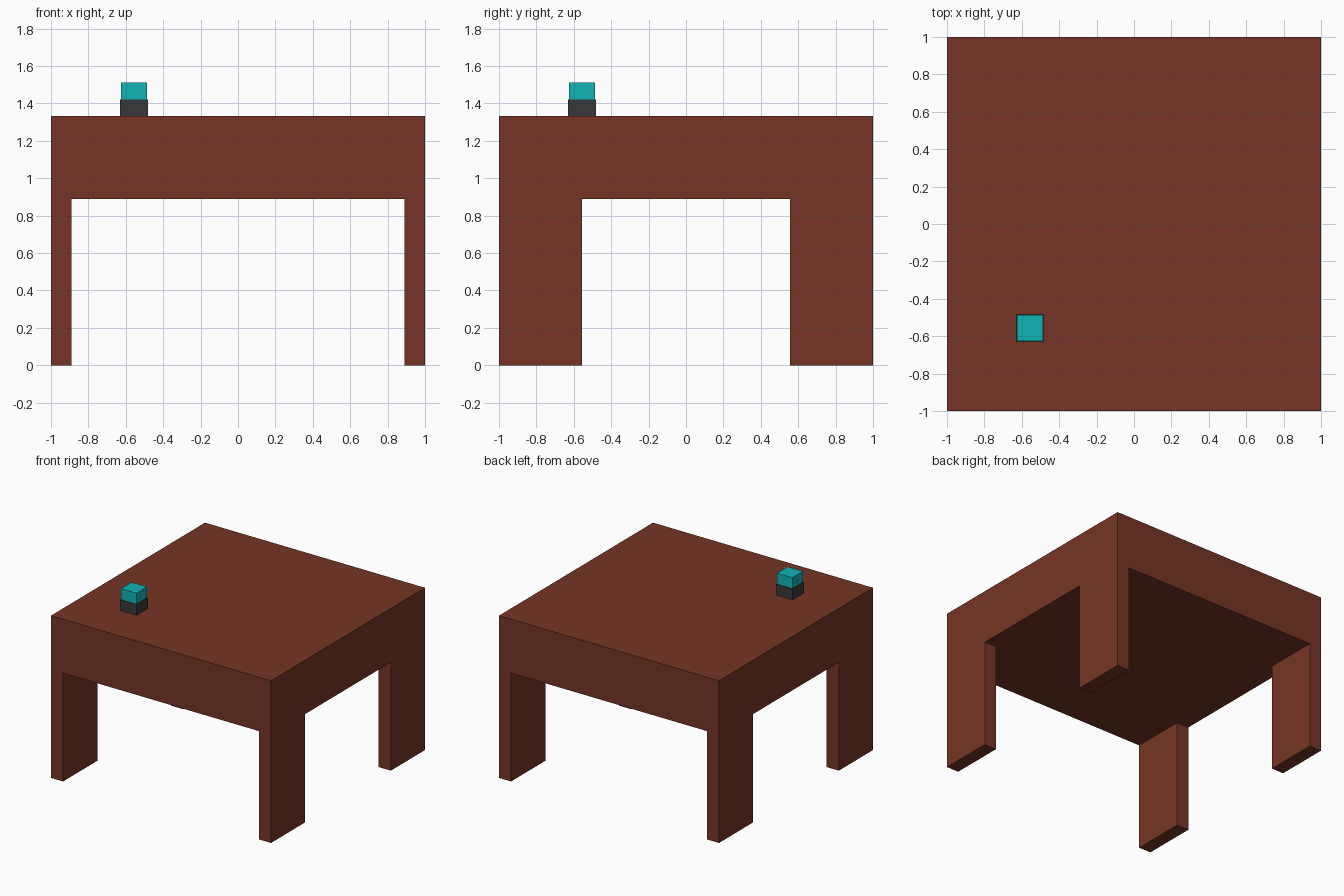
import bpy, bmesh
from mathutils import Vector

if "Cube" in bpy.data.objects:
    bpy.data.objects.remove(bpy.data.objects["Cube"])

TOP, UNDER = 1.333, 0.89      # tabletop surface and underside heights


def material(name, color):
    mat = bpy.data.materials.new(name)
    mat.diffuse_color = (*color, 1)
    mat.use_nodes = True
    mat.node_tree.nodes["Principled BSDF"].inputs["Base Color"].default_value = mat.diffuse_color
    return mat


def finish(name, bm, mat):
    bmesh.ops.recalc_face_normals(bm, faces=bm.faces)
    mesh = bpy.data.meshes.new(name)
    bm.to_mesh(mesh)
    bm.free()
    mesh.materials.append(mat)
    bpy.context.collection.objects.link(bpy.data.objects.new(name, mesh))


def extrude(bm, faces, dz):
    # Push a set of faces along z, leaving no internal face behind
    new = bmesh.ops.extrude_face_region(bm, geom=faces)["geom"]
    verts = [g for g in new if isinstance(g, bmesh.types.BMVert)]
    bmesh.ops.translate(bm, verts=verts, vec=Vector((0, 0, dz)))
    bmesh.ops.delete(bm, geom=faces, context="FACES_ONLY")


def box(name, center, size, mat):
    bm = bmesh.new()
    bmesh.ops.create_cube(bm, size=1)
    bmesh.ops.scale(bm, verts=bm.verts, vec=size)
    bmesh.ops.translate(bm, verts=bm.verts, vec=center)
    finish(name, bm, mat)


wood = material("brown_wood", (0.18, 0.036, 0.018))
dark = material("dark_grey", (0.04, 0.04, 0.04))
teal = material("teal", (0.005, 0.46, 0.46))

# Table: thick slab with four wide, thin legs drawn down from its corners
xs, ys = (-1, -0.89, 0.89, 1), (-1, -0.556, 0.556, 1)
bm = bmesh.new()
v = [[bm.verts.new((x, y, UNDER)) for y in ys] for x in xs]
cells = {(i, j): bm.faces.new((v[i][j], v[i + 1][j], v[i + 1][j + 1], v[i][j + 1]))
         for i in range(3) for j in range(3)}
dup = bmesh.ops.duplicate(bm, geom=list(cells.values()))["geom"]
extrude(bm, [g for g in dup if isinstance(g, bmesh.types.BMFace)], TOP - UNDER)
corners = [cells[i, j] for i in (0, 2) for j in (0, 2)]
extrude(bm, corners, -UNDER)
bmesh.ops.remove_doubles(bm, verts=bm.verts, dist=1e-4)
finish("table", bm, wood)

# Small two-tone block standing on the tabletop
box("block_base", (-0.556, -0.556, 1.3775), (0.15, 0.15, 0.089), dark)
box("block_cap", (-0.556, -0.556, 1.467), (0.139, 0.139, 0.09), teal)
